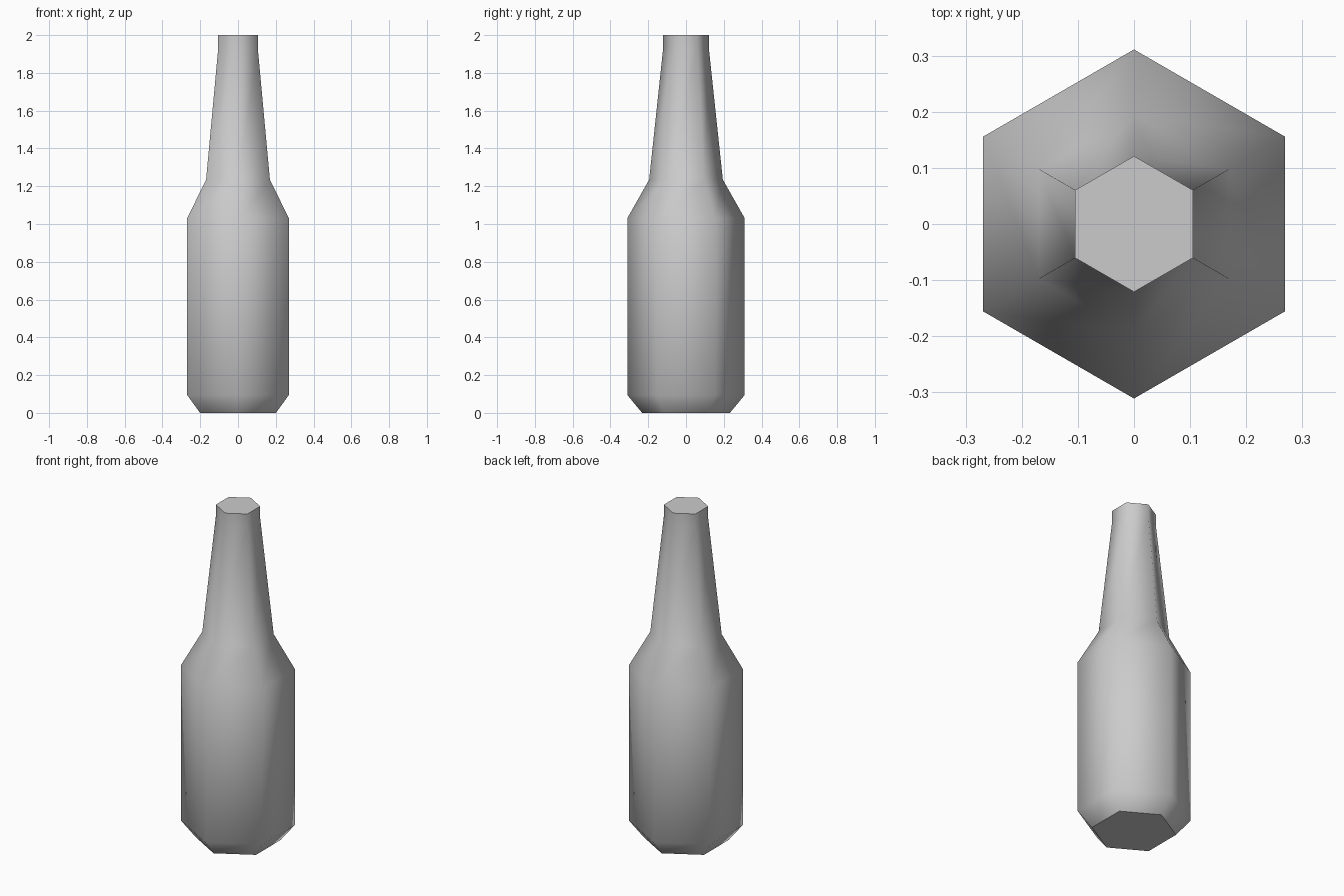
import bpy, bmesh, math

cube = bpy.data.objects.get("Cube")
if cube:
    bpy.data.objects.remove(cube, do_unlink=True)

glass = bpy.data.materials.new("plain_grey")
glass.use_nodes = True
grey = (0.6, 0.6, 0.6, 1)
glass.diffuse_color = grey
glass.node_tree.nodes["Principled BSDF"].inputs["Base Color"].default_value = grey

SIDES = 6
# (radius, height): base, chamfer, body, shoulder, neck, lip
PROFILE = [(0.232, 0), (0.311, 0.095), (0.311, 1.03),
           (0.195, 1.235), (0.121, 1.93), (0.121, 2.0)]

bm = bmesh.new()
rings = []
for radius, z in PROFILE:
    angles = [math.pi / 2 + 2 * math.pi * i / SIDES for i in range(SIDES)]
    rings.append([bm.verts.new((radius * math.cos(a), radius * math.sin(a), z)) for a in angles])

# Walls
for low, high in zip(rings, rings[1:]):
    for i in range(SIDES):
        j = (i + 1) % SIDES
        bm.faces.new((low[i], low[j], high[j], high[i]))

# Flat base and closed mouth
bm.faces.new(rings[0][::-1])
bm.faces.new(rings[-1])

mesh = bpy.data.meshes.new("bottle")
bm.to_mesh(mesh)
bm.free()
mesh.materials.append(glass)
bottle = bpy.data.objects.new("bottle", mesh)
bpy.context.collection.objects.link(bottle)

# Smooth walls, crisp rims at both ends
for face in mesh.polygons:
    face.use_smooth = abs(face.normal.z) < 0.99
rim_heights = (PROFILE[0][1], PROFILE[-1][1])
for edge in mesh.edges:
    a, b = (mesh.vertices[v].co.z for v in edge.vertices)
    edge.use_edge_sharp = abs(a - b) < 1e-4 and any(abs(a - h) < 1e-4 for h in rim_heights)
